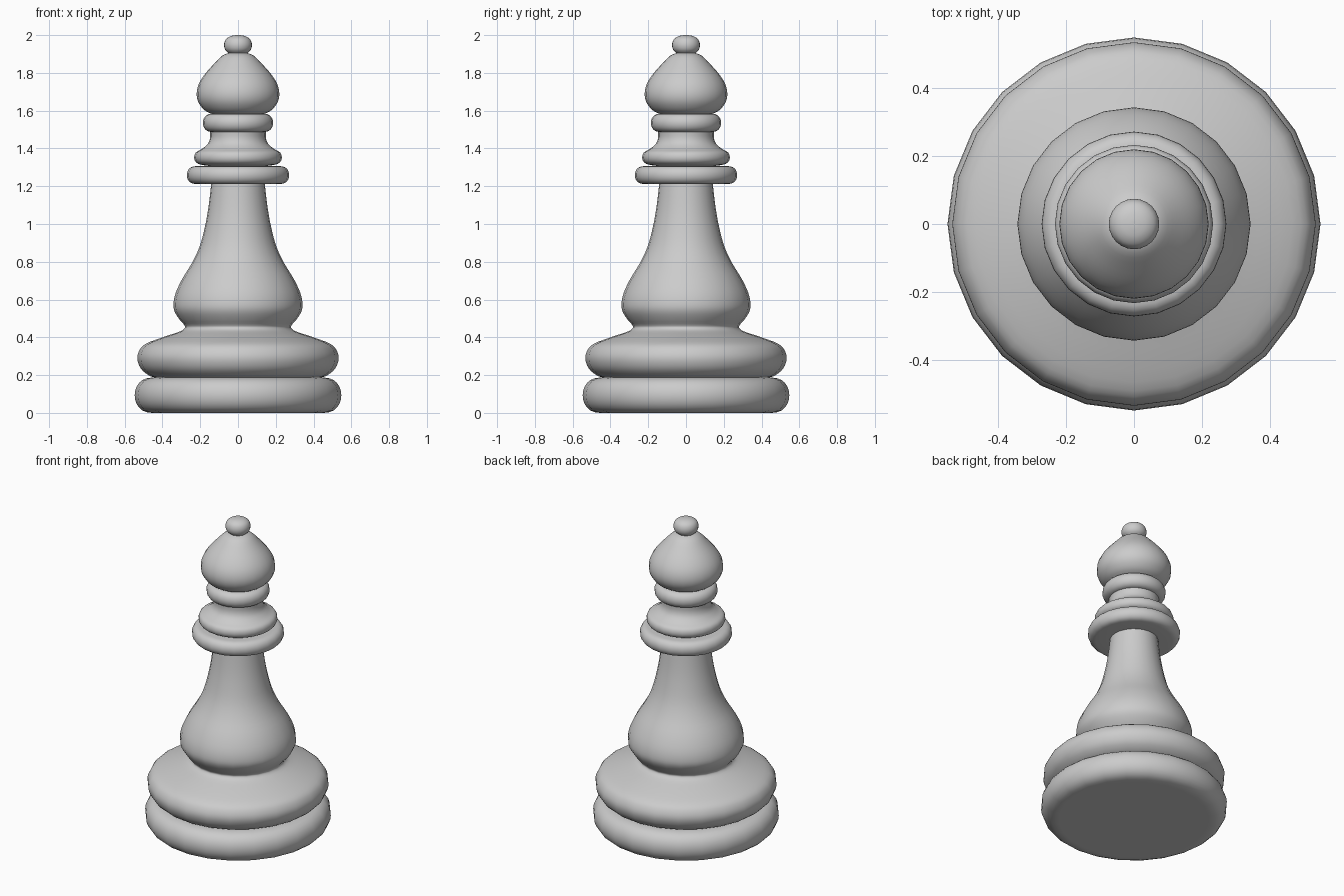
import bpy, bmesh, math

if "Cube" in bpy.data.objects:
    bpy.data.objects.remove(bpy.data.objects["Cube"])

SIDES = 24


def smooth_profile(pts, steps=3):
    """Catmull-Rom curve through the (radius, height) points."""
    out = []
    for i in range(len(pts) - 1):
        p0, p1, p2, p3 = pts[max(i - 1, 0)], pts[i], pts[i + 1], pts[min(i + 2, len(pts) - 1)]
        for s in range(steps):
            t = s / steps
            out.append(tuple(0.5 * (2 * b + (c - a) * t + (2 * a - 5 * b + 4 * c - d) * t * t
                                    + (3 * b - a - 3 * c + d) * t ** 3)
                             for a, b, c, d in zip(p0, p1, p2, p3)))
    return out + [pts[-1]]


def bead(radius, low, high, inner):
    """Rounded disc edge: flat underside, semicircular rim, flat top."""
    h, mid = (high - low) / 2, (high + low) / 2
    flat = radius - h * 1.05
    rim = [(flat + (radius - flat) * math.cos(a) ** 0.8, mid + h * math.sin(a))
           for a in (math.radians(-88 + 176 * i / 12) for i in range(13))]
    return [(inner, low)] + rim + [(inner, high)]


def lathe(name, profile, cap_bottom=False, cap_top=False):
    bm = bmesh.new()
    rings = [[bm.verts.new((r * math.cos(2 * math.pi * k / SIDES),
                            r * math.sin(2 * math.pi * k / SIDES), z))
              for k in range(SIDES)] for r, z in profile]
    for lo, hi in zip(rings, rings[1:]):
        for k in range(SIDES):
            n = (k + 1) % SIDES
            bm.faces.new((lo[k], lo[n], hi[n], hi[k]))
    if cap_bottom:
        bm.faces.new(rings[0][::-1])
    if cap_top:
        bm.faces.new(rings[-1])
    mesh = bpy.data.meshes.new(name)
    bm.to_mesh(mesh)
    bm.free()
    obj = bpy.data.objects.new(name, mesh)
    bpy.context.collection.objects.link(obj)
    bpy.ops.object.select_all(action='DESELECT')
    obj.select_set(True)
    bpy.context.view_layer.objects.active = obj
    bpy.ops.object.shade_smooth_by_angle(angle=math.radians(50))
    return obj


# Bottom disc
lathe("base_disc", bead(0.547, 0.0, 0.187, 0.44), cap_bottom=True)

# Upper foot and flared stem, up to the collar
lathe("foot_and_stem", smooth_profile([
    (0.44, 0.187), (0.475, 0.20), (0.515, 0.235), (0.533, 0.285), (0.523, 0.33),
    (0.49, 0.365), (0.40, 0.40), (0.31, 0.43), (0.284, 0.447), (0.283, 0.463),
    (0.31, 0.495), (0.335, 0.535), (0.342, 0.575), (0.33, 0.635), (0.295, 0.71),
    (0.24, 0.80), (0.20, 0.89), (0.172, 1.0), (0.155, 1.1), (0.142, 1.212)]))

# Wide collar
lathe("collar", bead(0.271, 1.212, 1.306, 0.14))

# Second collar sweeping into the neck
lathe("upper_collar", smooth_profile([
    (0.14, 1.306), (0.20, 1.315), (0.225, 1.33), (0.232, 1.355), (0.222, 1.38),
    (0.19, 1.398), (0.16, 1.425), (0.148, 1.455), (0.148, 1.487)]))

# Neck ring
lathe("neck_ring", bead(0.186, 1.487, 1.584, 0.145))

# Pointed bulb head
lathe("head", smooth_profile([
    (0.145, 1.584), (0.18, 1.605), (0.21, 1.645), (0.219, 1.69), (0.208, 1.74),
    (0.178, 1.79), (0.13, 1.845), (0.085, 1.89), (0.05, 1.905)]))

# Small flattened ball on top
lathe("finial", smooth_profile([
    (0.05, 1.905), (0.068, 1.923), (0.074, 1.95), (0.065, 1.977),
    (0.043, 1.993), (0.018, 1.999), (0.004, 2.0)]), cap_top=True)
